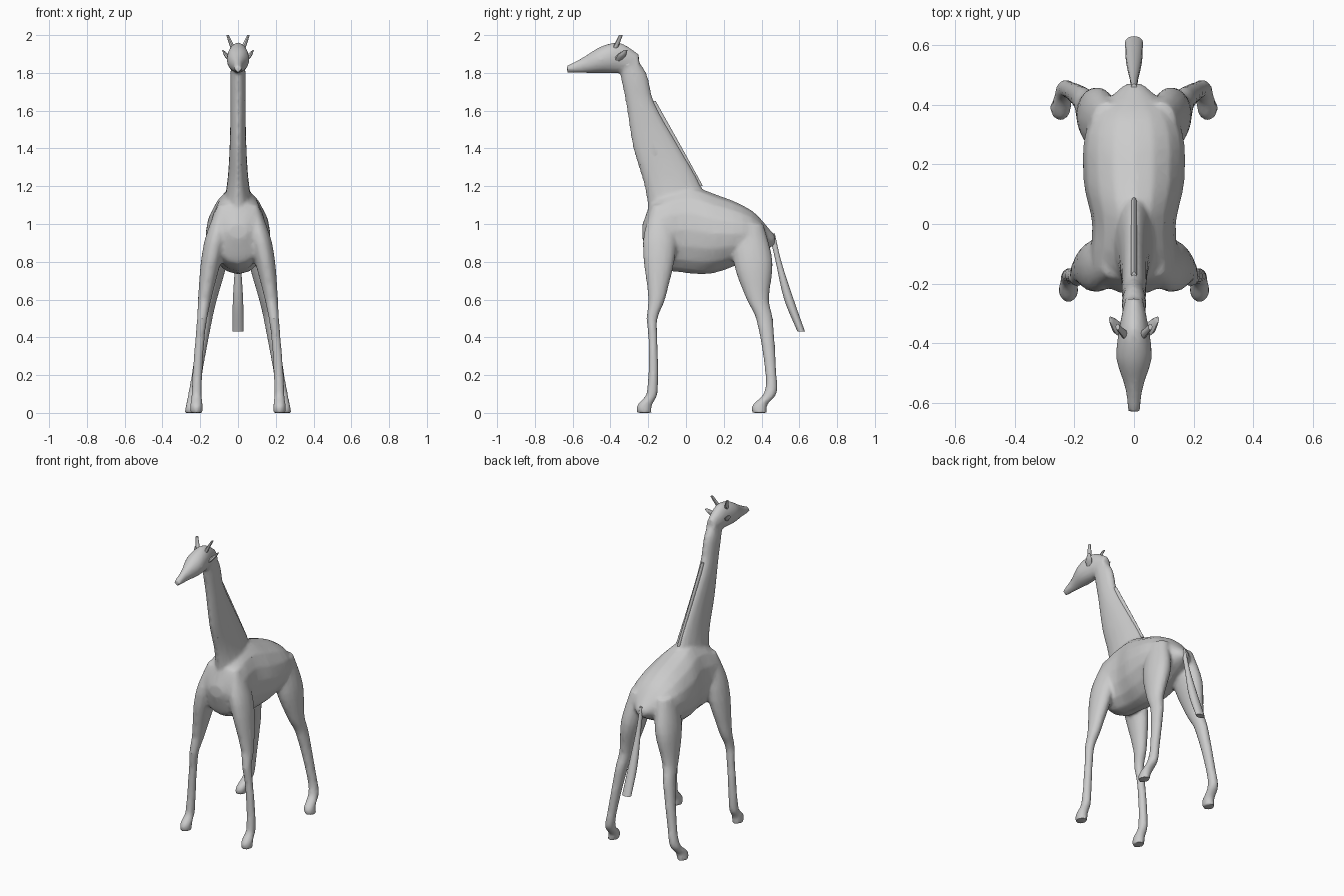
import bpy, bmesh, math

default_cube = bpy.data.objects.get("Cube")
if default_cube:
    bpy.data.objects.remove(default_cube, do_unlink=True)

grey = bpy.data.materials.new("plain grey")
grey.use_nodes = True
grey.diffuse_color = (.6, .6, .6, 1)
shader = grey.node_tree.nodes["Principled BSDF"]
shader.inputs["Base Color"].default_value = grey.diffuse_color


def slope(keys, i, column):
    before, after = keys[max(i - 1, 0)], keys[min(i + 1, len(keys) - 1)]
    return (after[column] - before[column]) / (after[0] - before[0])


def smooth_sections(keys, steps=4):
    """Fill in sections between the key sections with smooth curves."""
    sections = []
    for i in range(len(keys) - 1):
        start, end = keys[i], keys[i + 1]
        span = end[0] - start[0]
        for step in range(steps):
            s = step / steps
            ease = s * s * (3 - 2 * s)
            section = [start[0] + span * s]
            for c in range(1, len(start)):
                lead = slope(keys, i, c) * s * (1 - s) ** 2
                follow = slope(keys, i + 1, c) * s * s * (1 - s)
                blend = start[c] + (end[c] - start[c]) * ease
                section.append(blend + span * (lead - follow))
            sections.append(section)
    return sections + [list(keys[-1])]


def loft(name, keys, axis="Z", centre=lambda position: 0, sides=16):
    """Skin elliptical sections given as (position, low edge, high edge, half width)."""
    bm = bmesh.new()
    loops = []
    for position, low, high, width in smooth_sections(keys):
        loop = []
        for i in range(sides):
            angle = math.tau * i / sides
            x = centre(position) + width * math.cos(angle)
            across = (low + high) / 2 + (high - low) / 2 * math.sin(angle)
            point = (x, across, position) if axis == "Z" else (x, position, across)
            loop.append(bm.verts.new(point))
        loops.append(loop)
    for lower, upper in zip(loops, loops[1:]):
        for i in range(sides):
            bm.faces.new((lower[i - 1], lower[i], upper[i], upper[i - 1]))
    bm.faces.new(loops[0])
    bm.faces.new(loops[-1])
    bmesh.ops.recalc_face_normals(bm, faces=bm.faces)
    mesh = bpy.data.meshes.new(name)
    bm.to_mesh(mesh)
    bm.free()
    mesh.materials.append(grey)
    obj = bpy.data.objects.new(name, mesh)
    bpy.context.collection.objects.link(obj)
    return obj


def select_only(objects):
    bpy.ops.object.select_all(action="DESELECT")
    for obj in objects:
        obj.select_set(True)
    bpy.context.view_layer.objects.active = objects[0]


def leg(name, keys, foot, side, foot_x, lean, power):
    """Leg leaning in towards the body, ending in a rounded hoof."""
    hoof = [(height, foot - .04, foot + .04) for height in (.04, 0)]
    sections = [(z, front, back, .013 + (back - front) / 4) for z, front, back in keys + hoof]
    return loft(name, sections, centre=lambda z: side * (foot_x - lean * z ** power))


# Trunk, from chest to rump
body = loft("body", [
    (-.23, .92, 1, .05), (-.18, .79, 1.12, .14), (0, .74, 1.2, .14),
    (.15, .74, 1.16, .17), (.35, .82, 1.07, .15), (.47, .89, .94, .03)], "Y")

# Neck, from shoulders to skull
neck_keys = [
    (1, -.19, .14, .1), (1.2, -.22, .08, .06), (1.4, -.28, -.03, .045),
    (1.65, -.32, -.17, .04), (1.8, -.35, -.21, .04), (1.91, -.36, -.29, .03)]
neck = loft("neck", neck_keys)

# Head, from muzzle to crown, with a level jaw
head_keys = [(-.63, 1.84, .02), (-.55, 1.88, .03), (-.45, 1.94, .06),
             (-.35, 1.96, .05), (-.25, 1.9, .03)]
head = loft("head", [(y, 1.8, top, width) for y, top, width in head_keys], "Y")

# Legs
front_keys = [(1.1, -.18, -.1), (.9, -.23, -.05), (.6, -.2, -.11),
              (.5, -.21, -.15), (.4, -.2, -.15), (.1, -.21, -.15)]
hind_keys = [(1, .25, .41), (.8, .25, .46), (.6, .32, .44),
             (.5, .37, .46), (.2, .42, .48), (.1, .41, .48)]
blended = [body, neck, head]
for side in (-1, 1):
    blended.append(leg("front_leg", front_keys, -.22, side, .22, .12, 2))
    blended.append(leg("hind_leg", hind_keys, .39, side, .25, .16, 1))

# Blend trunk, neck, head and legs into one sculpted skin
select_only(blended)
bpy.ops.object.join()
remesh = body.modifiers.new("blend", "REMESH")
remesh.mode = "VOXEL"
remesh.voxel_size = .01
soften = body.modifiers.new("soften", "SMOOTH")
soften.iterations = 8
reduce = body.modifiers.new("reduce", "DECIMATE")
reduce.ratio = .3
for modifier in ("blend", "soften", "reduce"):
    bpy.ops.object.modifier_apply(modifier=modifier)

# Mane ridge following the back of the neck
mane = loft("mane", [(z, back - .04, back + .01, .01) for z, front, back, width in neck_keys[1:4]])

# Tail widening into a flat tuft
tail = loft("tail", [(.43, .59, .63, .03), (.6, .52, .57, .027),
                     (.8, .475, .505, .015), (.95, .44, .47, .01)])

# Horns and ears
finished = [body, mane, tail]
for side, word in ((-1, "right"), (1, "left")):
    finished.append(loft(
        word + "_horn", [(1.93, -.39, -.36, .013), (2, -.355, -.335, .007)],
        centre=lambda z: side * (.055 + .4 * (z - 2)), sides=8))
    finished.append(loft(
        word + "_ear", [(1.86, -.38, -.35, .01), (1.89, -.37, -.32, .014), (1.92, -.33, -.31, .004)],
        centre=lambda z: side * (.08 + .7 * (z - 1.92)), sides=8))

for obj in finished:
    select_only([obj])
    bpy.ops.object.shade_smooth_by_angle(angle=math.radians(40))
